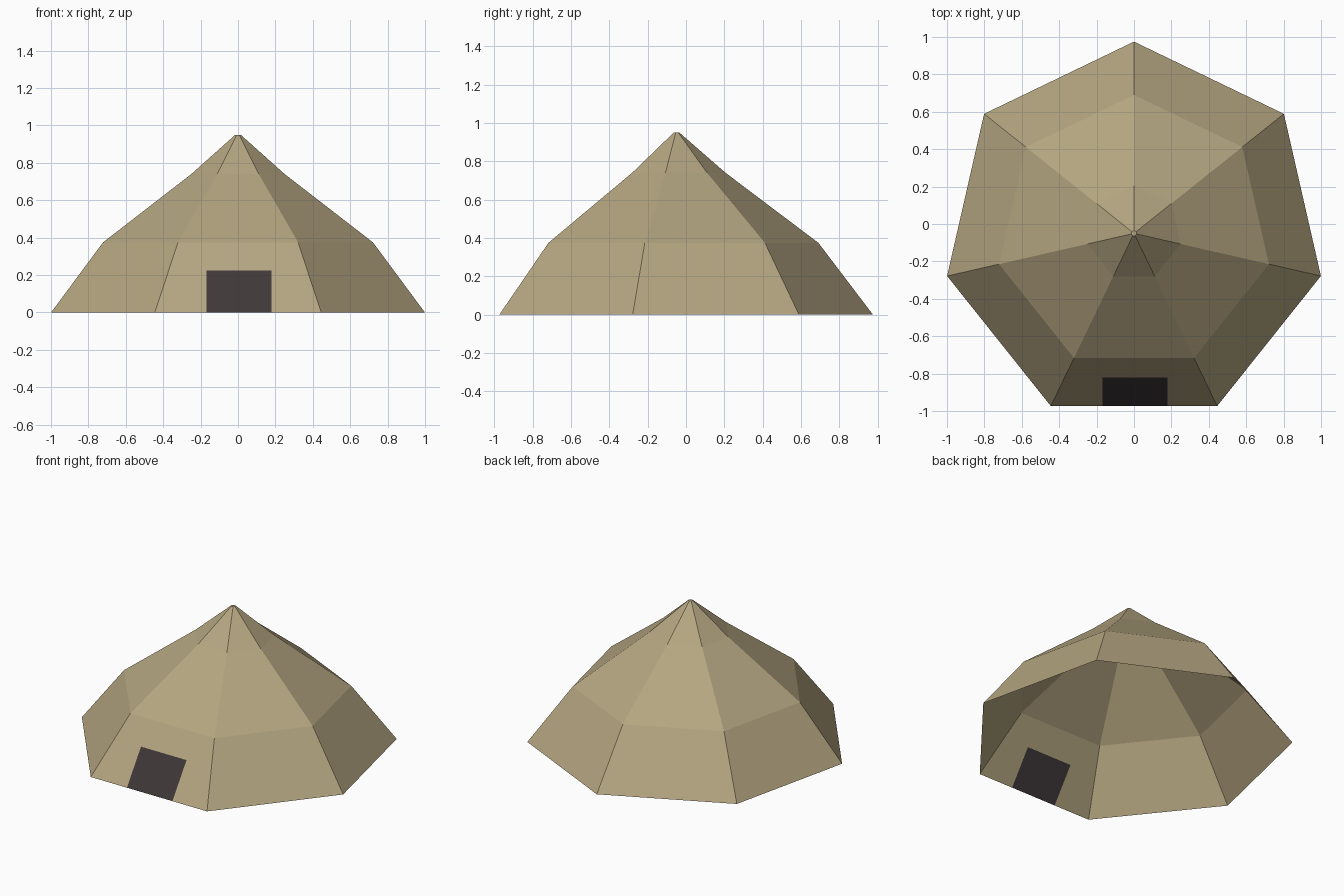
import bpy, bmesh, math

if "Cube" in bpy.data.objects:
    bpy.data.objects.remove(bpy.data.objects["Cube"])

SIDES = 7
CENTRE_Y = -0.05
# (radius, height) of each ring, ground to peak
RINGS = [(1.025, 0.0), (0.74, 0.375), (0.256, 0.74), (0.015, 0.95)]
DOOR_LEFT, DOOR_RIGHT, DOOR_TOP = -0.168, 0.18, 0.225


def material(name, rgb):
    m = bpy.data.materials.new(name)
    m.diffuse_color = (*rgb, 1.0)
    m.use_nodes = True
    m.node_tree.nodes["Principled BSDF"].inputs["Base Color"].default_value = m.diffuse_color
    return m


canvas = material("tan canvas", (0.46, 0.38, 0.22))
dark = material("dark doorway", (0.049, 0.039, 0.040))

# Tent walls: stacked seven-sided rings, open underneath
bm = bmesh.new()
rings = []
for radius, z in RINGS:
    ring = []
    for i in range(SIDES):
        a = math.pi / 2 + i * math.tau / SIDES
        ring.append(bm.verts.new((radius * math.cos(a), CENTRE_Y + radius * math.sin(a), z)))
    rings.append(ring)
for low, high in zip(rings, rings[1:]):
    for i in range(SIDES):
        j = (i + 1) % SIDES
        bm.faces.new((low[i], low[j], high[j], high[i]))
bm.faces.new(rings[-1])

# Doorway: cut into the lower front panel
def cut_front(co, normal):
    faces = [f for f in bm.faces
             if f.calc_center_median().z < 0.375 and f.normal.y < -0.7 and abs(f.normal.x) < 0.05]
    geom = set(faces)
    for f in faces:
        geom.update(f.edges)
        geom.update(f.verts)
    bmesh.ops.bisect_plane(bm, geom=list(geom), plane_co=co, plane_no=normal)
    bm.normal_update()


bm.normal_update()
cut_front((DOOR_LEFT, 0, 0), (1, 0, 0))
cut_front((DOOR_RIGHT, 0, 0), (1, 0, 0))
cut_front((0, 0, DOOR_TOP), (0, 0, 1))
for f in bm.faces:
    c = f.calc_center_median()
    if DOOR_LEFT < c.x < DOOR_RIGHT and c.z < DOOR_TOP and c.y < -0.7:
        f.material_index = 1

mesh = bpy.data.meshes.new("tent")
bm.to_mesh(mesh)
bm.free()
mesh.materials.append(canvas)
mesh.materials.append(dark)
tent = bpy.data.objects.new("tent", mesh)
bpy.context.collection.objects.link(tent)
